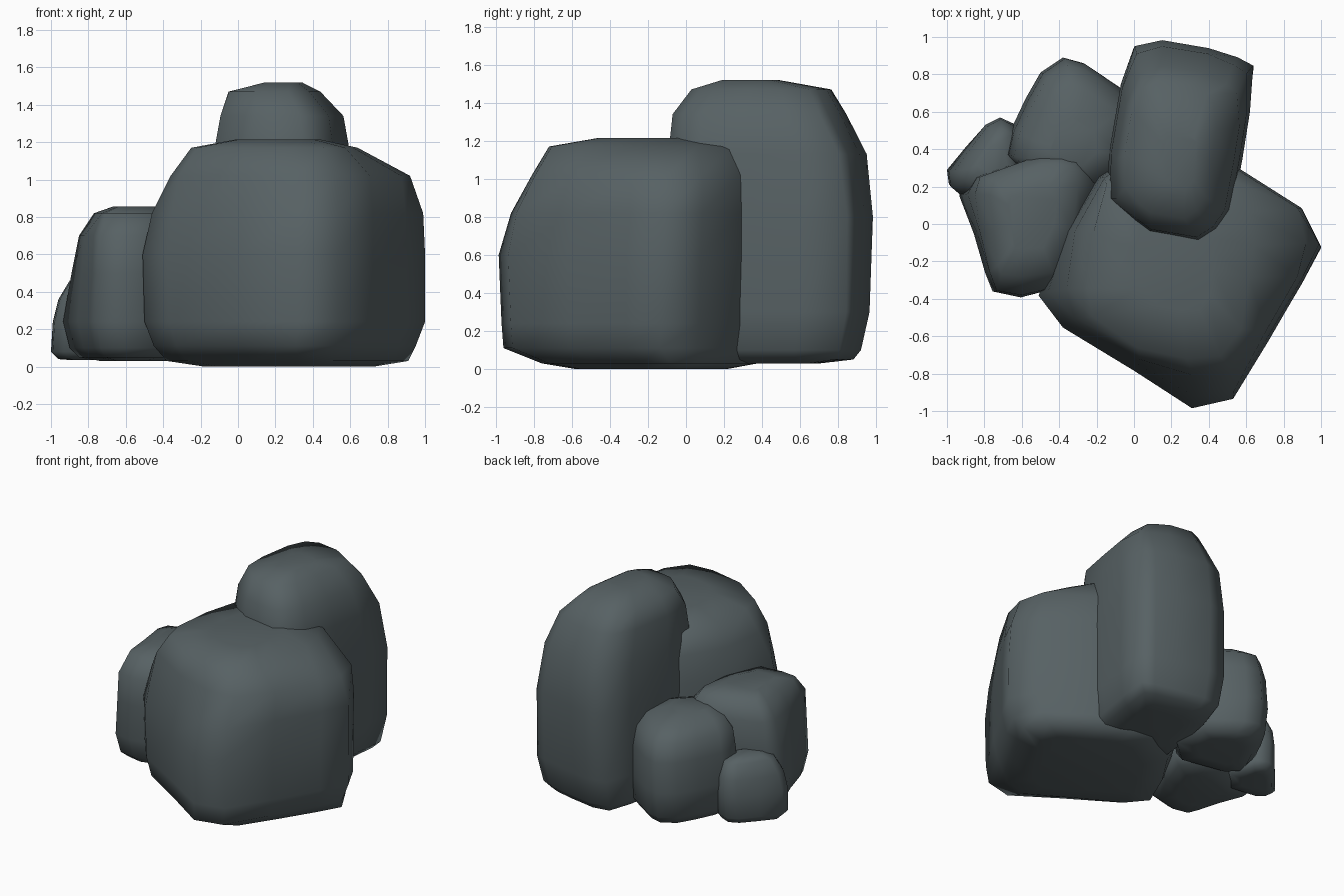
import bpy, bmesh
from math import hypot

if "Cube" in bpy.data.objects:
    bpy.data.objects.remove(bpy.data.objects["Cube"])

stone = bpy.data.materials.new("dark_slate_grey")
stone.diffuse_color = (0.095, 0.12, 0.127, 1)
stone.use_nodes = True
stone.node_tree.nodes["Principled BSDF"].inputs["Base Color"].default_value = stone.diffuse_color


def rock(name, outline, levels, crown, base, crown_size=0.55, crown_shift=(0, 0), base_size=0.6):
    """Loft an outline through levels of (z, x0, x1, y0, y1, corner rounding, corner chop), then cap.
    Chop cuts the outline off at the box instead of shrinking it into the box."""
    xs, ys = [p[0] for p in outline], [p[1] for p in outline]
    cx, hx = (min(xs) + max(xs)) / 2, (max(xs) - min(xs)) / 2
    cy, hy = (min(ys) + max(ys)) / 2, (max(ys) - min(ys)) / 2
    bm = bmesh.new()
    n = len(outline)

    def ring(z, x0, x1, y0, y1, rounding=0, chop=0):
        verts = []
        for px, py in outline:
            u, v = (px - cx) / hx, (py - cy) / hy
            k = 1 - rounding * max(0, 1 - 1 / hypot(u, v))
            x = (x0 + x1) / 2 + u * k * (x1 - x0) / 2
            y = (y0 + y1) / 2 + v * k * (y1 - y0) / 2
            x += (min(max(px, x0), x1) - x) * chop
            y += (min(max(py, y0), y1) - y) * chop
            verts.append(bm.verts.new((x, y, z)))
        return verts

    def cap(rim, z, s, shift=(0, 0)):
        mx = sum(v.co.x for v in rim) / n
        my = sum(v.co.y for v in rim) / n
        return [bm.verts.new((mx + shift[0] + (v.co.x - mx) * s,
                              my + shift[1] + (v.co.y - my) * s, z)) for v in rim]

    rings = [ring(*lv) for lv in levels]
    rings = ([cap(rings[0], base, base_size)] + rings
             + [cap(rings[-1], crown, crown_size, crown_shift)])
    for a, b in zip(rings, rings[1:]):
        for i in range(n):
            j = (i + 1) % n
            bm.faces.new((a[i], a[j], b[j], b[i]))
    bm.faces.new(rings[0][::-1])
    bm.faces.new(rings[-1])
    bmesh.ops.recalc_face_normals(bm, faces=bm.faces)
    for f in bm.faces:
        f.smooth = True
    me = bpy.data.meshes.new(name)
    bm.to_mesh(me)
    bm.free()
    me.materials.append(stone)
    ob = bpy.data.objects.new(name, me)
    bpy.context.collection.objects.link(ob)
    return ob


# Broad boulder at the front
rock("front_boulder",
     [(.31, -.98), (.53, -.93), (.72, -.62), (.9, -.31), (1, -.12), (.9, .08), (.57, .29),
      (.3, .44), (.12, .46), (-.2, .25), (-.38, -.05), (-.51, -.38), (-.38, -.55), (0, -.78)],
     [(.03, -.38, .91, -.76, .38), (.11, -.45, .95, -.96, .42), (.24, -.5, 1, -.97, .44),
      (.6, -.51, 1, -.985, .46), (.82, -.46, .99, -.92, .45, 0, .4),
      (1.02, -.36, .92, -.81, .42, 0, .6), (1.17, -.25, .64, -.72, .3, 0, .6)],
     1.215, .0, .5, (0, .0), .7)

# Tall boulder at the back
rock("tall_boulder",
     [(.36, -.1), (.46, -.03), (.53, .08), (.58, .35), (.62, .6), (.65, .86), (.56, .9), (.4, .94),
      (.15, .985), (0, .96), (-.07, .75), (-.13, .4), (-.16, .13), (0, .02), (.08, -.04)],
     [(.05, -.1, .56, .0, .88), (.1, -.14, .61, -.06, .92), (.3, -.16, .64, -.1, .965),
      (.8, -.16, .65, -.1, .985, .15), (1.13, -.15, .63, -.1, .955, .35),
      (1.34, -.12, .59, -.08, .85, .55), (1.47, -.07, .46, .02, .77, .6)],
     1.52, .03, .4, (.04, -.06))

# Medium boulder on the left
rock("left_boulder",
     [(-.62, -.39), (-.42, -.34), (-.27, -.05), (-.18, .22), (-.28, .35), (-.38, .38), (-.5, .37),
      (-.86, .25), (-.94, .16), (-.86, -.05), (-.8, -.26), (-.76, -.36)],
     [(.05, -.85, -.25, -.3, .3), (.1, -.9, -.2, -.36, .34), (.24, -.935, -.18, -.39, .37),
      (.5, -.89, -.18, -.395, .385, 0, .5), (.7, -.85, -.2, -.38, .385, 0, .6),
      (.82, -.77, -.3, -.28, .32, 0, .5)],
     .855, .03)

# Medium boulder at the back left
rock("back_left_boulder",
     [(-.6, .28), (-.2, .2), (.02, .4), (-.03, .7), (-.27, .86), (-.38, .89), (-.5, .81),
      (-.58, .67), (-.66, .5), (-.69, .37)],
     [(.04, -.6, -.03, .26, .8), (.11, -.67, .01, .21, .87), (.3, -.69, .02, .2, .89),
      (.52, -.67, .02, .2, .885), (.65, -.64, .0, .2, .85), (.72, -.56, -.05, .22, .74)],
     .765, .03, .5, (0, -.05))

# Small stone at the far left
rock("small_stone",
     [(-.93, .15), (-.7, .12), (-.58, .3), (-.63, .53), (-.72, .57), (-.8, .53), (-.9, .41),
      (-1, .28), (-.99, .2)],
     [(.04, -.96, -.6, .18, .53), (.08, -1, -.58, .14, .56), (.24, -.99, -.58, .12, .57),
      (.36, -.96, -.59, .13, .56), (.46, -.9, -.61, .17, .51)], .49, .035)
